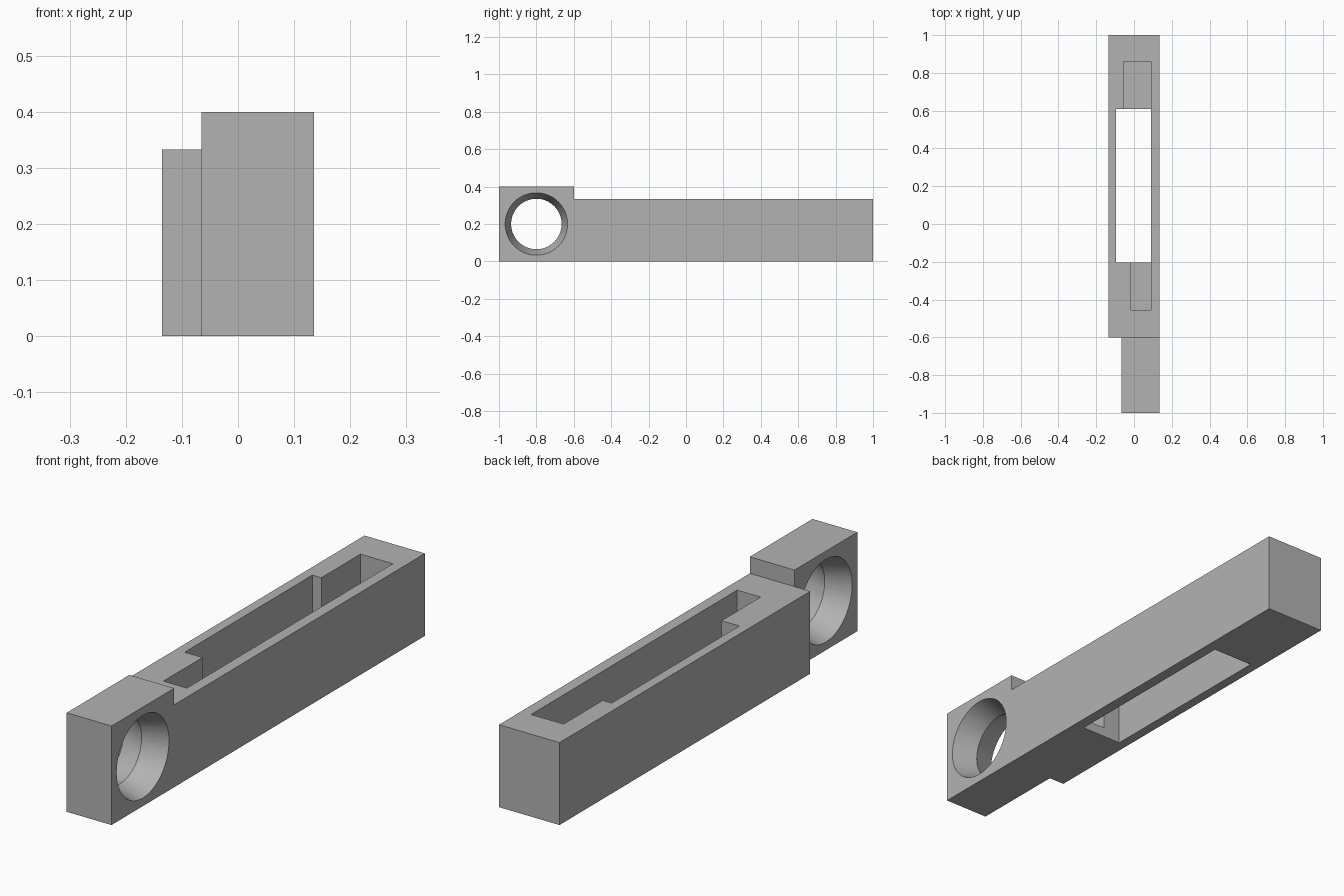
import bpy
import bmesh
from math import pi
from mathutils import Matrix, Vector

if "Cube" in bpy.data.objects:
    bpy.data.objects.remove(bpy.data.objects["Cube"], do_unlink=True)

grey = bpy.data.materials.new("plain_grey")
grey.use_nodes = True
colour = (0.45, 0.45, 0.45, 1)
grey.diffuse_color = colour
grey.node_tree.nodes["Principled BSDF"].inputs["Base Color"].default_value = colour


def make_object(name, bm):
    mesh = bpy.data.meshes.new(name)
    bm.to_mesh(mesh)
    bm.free()
    mesh.materials.append(grey)
    obj = bpy.data.objects.new(name, mesh)
    bpy.context.collection.objects.link(obj)
    return obj


def box(name, low, high):
    low, high = Vector(low), Vector(high)
    bm = bmesh.new()
    bmesh.ops.create_cube(bm, size=1)
    bmesh.ops.scale(bm, vec=high - low, verts=bm.verts)
    bmesh.ops.translate(bm, vec=(low + high) / 2, verts=bm.verts)
    return make_object(name, bm)


def funnel(name, centre, depth, neck, mouth, side):
    """Cone along x that widens towards the given side."""
    bm = bmesh.new()
    turn = Matrix.Rotation(side * pi / 2, 4, 'Y')
    bmesh.ops.create_cone(bm, cap_ends=True, segments=64, radius1=neck,
                          radius2=mouth, depth=depth,
                          matrix=Matrix.Translation(centre) @ turn)
    return make_object(name, bm)


def combine(target, tool, operation):
    mod = target.modifiers.new(operation, 'BOOLEAN')
    mod.operation = operation
    mod.solver = 'EXACT'
    mod.object = tool
    tool.hide_render = True
    bpy.context.view_layer.objects.active = target
    bpy.ops.object.modifier_apply(modifier=mod.name)
    bpy.data.objects.remove(tool, do_unlink=True)


# Long bar with the taller eye block, flush on its left side
bar = box("slotted_bar", (-0.135, -0.6, 0), (0.135, 1, 0.333))
combine(bar, box("eye_block", (-0.065, -1, 0), (0.135, -0.6, 0.4)), 'UNION')

# Through slot, with a blind pocket at each end
top = 0.5
floor = 0.04
combine(bar, box("slot_cutter", (-0.095, -0.205, -0.1), (0.09, 0.61, top)), 'DIFFERENCE')
combine(bar, box("back_pocket", (-0.055, 0.5, floor), (0.09, 0.86, top)), 'DIFFERENCE')
combine(bar, box("front_pocket", (-0.015, -0.455, floor), (0.09, -0.1, top)), 'DIFFERENCE')

# Eye hole, flared towards both faces from a neck in the middle
half, neck, mouth, overlap = 0.1, 0.135, 0.167, 0.01
slope = (mouth - neck) / half
for side in (-1, 1):
    middle = 0.035 + side * half / 2
    cutter = funnel("eye_cutter", (middle, -0.8, 0.2), half + 2 * overlap,
                    neck - slope * overlap, mouth + slope * overlap, side)
    combine(bar, cutter, 'DIFFERENCE')

# Smooth only the round bore
bpy.ops.object.select_all(action='DESELECT')
bar.select_set(True)
bpy.context.view_layer.objects.active = bar
bpy.ops.object.shade_smooth_by_angle(angle=pi / 9)
